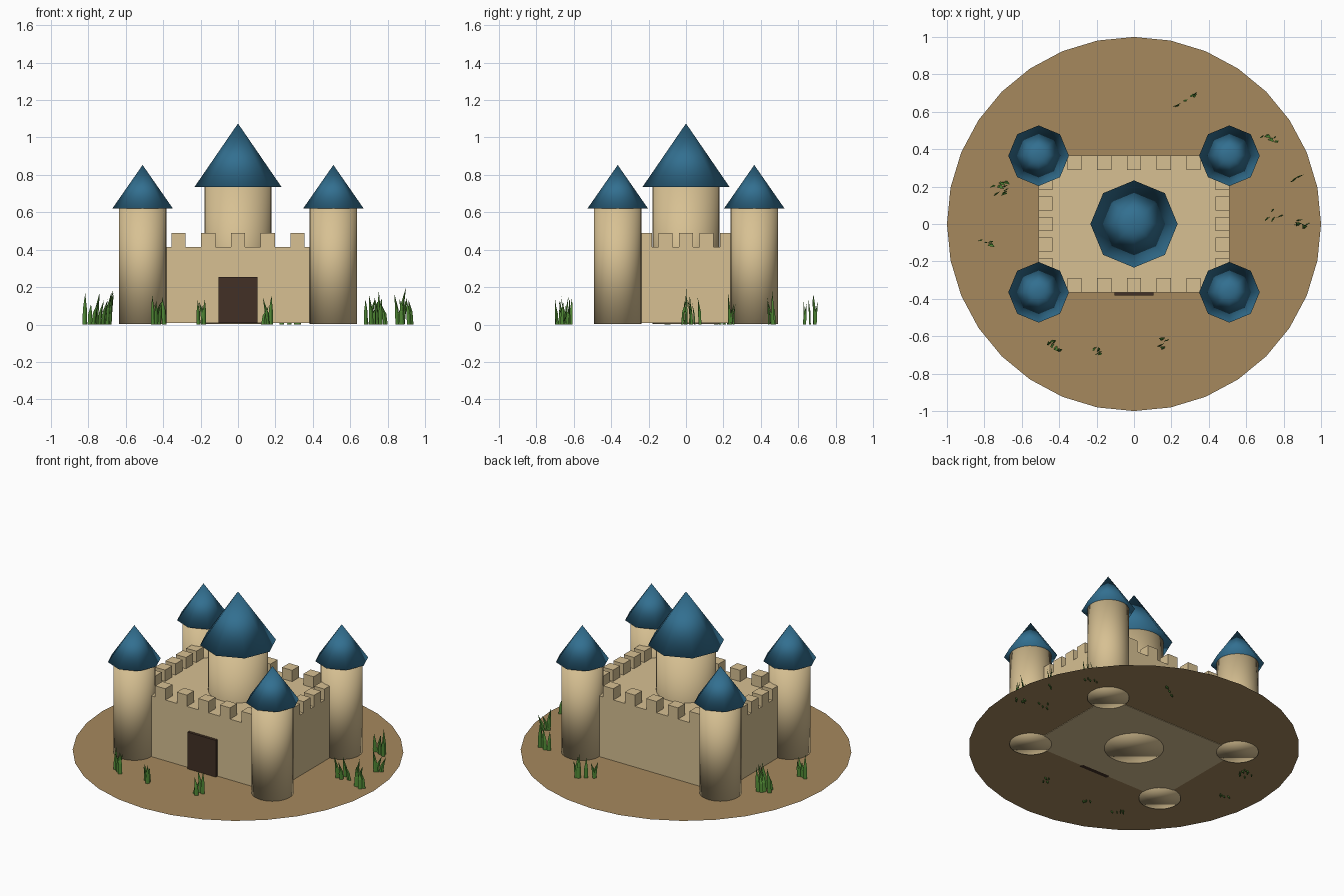
import bpy, bmesh, math, random
from mathutils import Matrix, Vector

if "Cube" in bpy.data.objects:
    bpy.data.objects.remove(bpy.data.objects["Cube"], do_unlink=True)


def material(name, r, g, b):
    m = bpy.data.materials.new(name)
    m.diffuse_color = (r, g, b, 1)
    m.use_nodes = True
    bsdf = m.node_tree.nodes["Principled BSDF"]
    bsdf.inputs["Base Color"].default_value = (r, g, b, 1)
    bsdf.inputs["Roughness"].default_value = 0.9
    return m


STONE = material("sandstone", 0.68, 0.53, 0.29)
EARTH = material("dry_earth", 0.38, 0.25, 0.11)
ROOF = material("blue_roof", 0.032, 0.16, 0.28)
WOOD = material("dark_wood", 0.054, 0.03, 0.019)
GRASS = material("grass_green", 0.08, 0.25, 0.035)


def finish(bm, name, mat, smooth=False):
    for f in bm.faces:
        f.smooth = smooth
    mesh = bpy.data.meshes.new(name)
    bm.to_mesh(mesh)
    bm.free()
    mesh.materials.append(mat)
    obj = bpy.data.objects.new(name, mesh)
    bpy.context.collection.objects.link(obj)
    return obj


def add_box(bm, x0, x1, y0, y1, z0, z1):
    place = Matrix.Translation(((x0 + x1) / 2, (y0 + y1) / 2, (z0 + z1) / 2))
    bmesh.ops.create_cube(bm, size=1, matrix=place @ Matrix.Diagonal((x1 - x0, y1 - y0, z1 - z0, 1)))


def cone(name, mat, x, y, r0, r1, z0, z1, sides):
    bm = bmesh.new()
    bmesh.ops.create_cone(bm, cap_ends=True, segments=sides, radius1=r0, radius2=r1,
                          depth=z1 - z0, matrix=Matrix.Translation((x, y, (z0 + z1) / 2)))
    bmesh.ops.remove_doubles(bm, verts=bm.verts, dist=1e-5)
    return finish(bm, name, mat, smooth=True)


# Ground disc
bm = bmesh.new()
bmesh.ops.create_circle(bm, cap_ends=True, segments=32, radius=1,
                        matrix=Matrix.Translation((0, 0, 0.01)))
finish(bm, "ground", EARTH)

# Castle body
HX, HY, TOP = 0.51, 0.365, 0.415
bm = bmesh.new()
add_box(bm, -HX, HX, -HY, HY, 0.007, TOP)
finish(bm, "castle_body", STONE)

# Battlements: five merlons along each wall, flush with its outer face
W = 0.075
bm = bmesh.new()
for i in range(-2, 3):
    for s in (-1, 1):
        cx, cy = i * 0.159, s * (HY - W / 2)
        add_box(bm, cx - W / 2, cx + W / 2, cy - W / 2, cy + W / 2, TOP, TOP + W)
        cx, cy = s * (HX - W / 2), i * 0.11
        add_box(bm, cx - W / 2, cx + W / 2, cy - W / 2, cy + W / 2, TOP, TOP + W)
finish(bm, "battlements", STONE)

# Gate
bm = bmesh.new()
add_box(bm, -0.105, 0.105, -HY - 0.018, -HY + 0.01, 0.007, 0.255)
finish(bm, "gate", WOOD)

# Corner towers
for sx, side in ((-1, "right"), (1, "left")):
    for sy, end in ((-1, "front"), (1, "back")):
        x, y = sx * HX, sy * HY
        cone(f"{end}_{side}_tower", STONE, x, y, 0.127, 0.127, 0.004, 0.63, 32)
        cone(f"{end}_{side}_roof", ROOF, x, y, 0.162, 0, 0.62, 0.853, 8)

# Central keep
cone("keep", STONE, 0, 0, 0.18, 0.18, 0.004, 0.745, 32)
cone("keep_roof", ROOF, 0, 0, 0.233, 0, 0.735, 1.075, 8)

# Grass clumps: x, y, spread, height, blade count
random.seed(4)
clumps = [
    (0.25, 0.65, 0.03, 0.16, 3), (0.31, 0.70, 0.02, 0.17, 3),
    (0.72, 0.46, 0.04, 0.19, 5), (0.87, 0.24, 0.02, 0.18, 3),
    (0.75, 0.05, 0.04, 0.17, 4), (0.90, 0.00, 0.04, 0.22, 5),
    (-0.74, 0.19, 0.055, 0.19, 9), (-0.79, -0.10, 0.03, 0.18, 4),
    (-0.42, -0.65, 0.045, 0.16, 6), (-0.20, -0.68, 0.03, 0.14, 4),
    (0.15, -0.64, 0.04, 0.16, 4),
]


def add_blade(bm, x, y, height):
    # Flattened diamond section, narrowing through a bent middle to a tip
    turn = Matrix.Rotation(math.radians(30 + random.uniform(-15, 15)), 3, "Z")
    lean = Vector((random.uniform(-0.03, 0.03), random.uniform(-0.02, 0.02), 0))
    rings = []
    for t, size in ((0, 0.8), (0.5, 0.7)):
        centre = Vector((x, y, t * height)) + lean * t * t
        rings.append([bm.verts.new(centre + turn @ Vector((px, py, 0)) * size)
                      for px, py in ((0.016, 0), (0, 0.005), (-0.016, 0), (0, -0.005))])
    tip = bm.verts.new(Vector((x, y, height)) + lean)
    low, mid = rings
    bm.faces.new(low[::-1])
    for i in range(4):
        j = (i + 1) % 4
        bm.faces.new((low[i], low[j], mid[j], mid[i]))
        bm.faces.new((mid[i], mid[j], tip))


for n, (x, y, spread, height, count) in enumerate(clumps, 1):
    bm = bmesh.new()
    for _ in range(count):
        add_blade(bm, x + random.uniform(-spread, spread), y + random.uniform(-spread, spread) * 0.7,
                  height * random.uniform(0.6, 1.0))
    finish(bm, f"grass_clump_{n}", GRASS)
